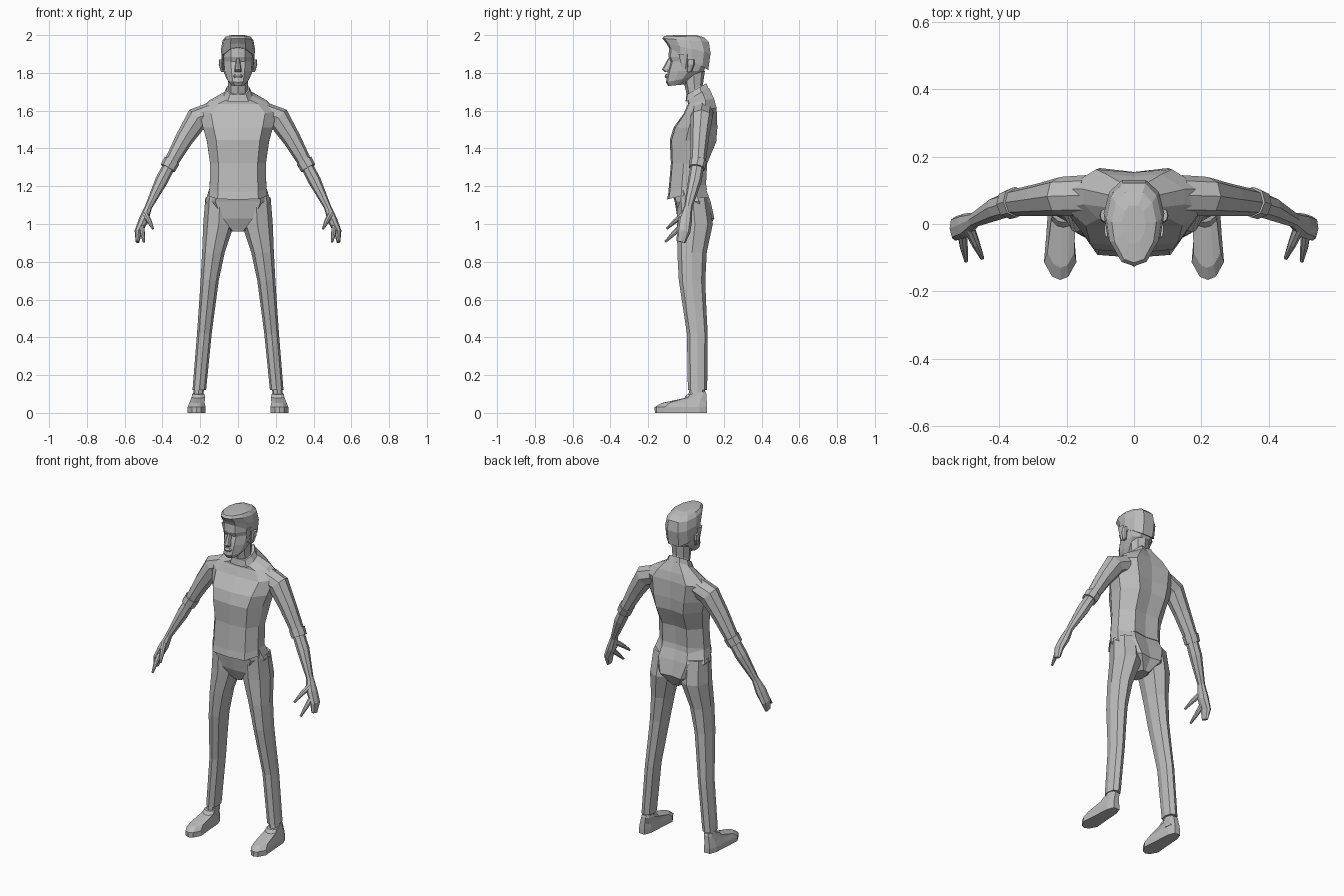
import bpy, bmesh
from mathutils import Vector

grey = bpy.data.materials.new("light_grey")
grey.diffuse_color = (0.5, 0.5, 0.5, 1)

# Half outlines, front to back: (width factor, depth factor from -1 front to 1 back)
BODY = [(0, -1), (.7, -.92), (1, -.3), (1, .35), (.55, 1), (0, .9)]
SKULL = [(0, -1), (.45, -.9), (.88, -.4), (1, .15), (.82, .7), (.4, 1), (0, 1)]
LIMB = [(0, -1), (.72, -.72), (1, 0), (.72, .72), (0, 1)]
SOLE = [(0, -1), (.5, -.93), (1, -.62), (.85, 0), (.72, .7), (.4, 1), (0, 1)]


def full(half):
    return half + [(-u, v) for u, v in reversed(half[1:-1])]


def loft(name, rings, mirror=False, caps=True):
    bm = bmesh.new()
    loops = [[bm.verts.new(p) for p in r] for r in rings]
    n = len(loops[0])
    for a, b in zip(loops, loops[1:]):
        for i in range(n):
            j = (i + 1) % n
            bm.faces.new((a[i], a[j], b[j], b[i]))
    if caps:
        bm.faces.new(loops[0][::-1])
        bm.faces.new(loops[-1])
    bmesh.ops.recalc_face_normals(bm, faces=bm.faces)
    me = bpy.data.meshes.new(name)
    bm.to_mesh(me)
    bm.free()
    me.materials.append(grey)
    ob = bpy.data.objects.new(name, me)
    bpy.context.collection.objects.link(ob)
    if mirror:
        ob.modifiers.new("mirror", 'MIRROR').use_mirror_merge = False
    return ob


def stack(name, half, levels, **kw):
    """Horizontal rings: (z, centre x, half width, front y, back y, rise at back)."""
    rings = []
    for z, cx, hw, yf, yb, tilt in levels:
        rings.append([(cx + u * hw, (yf + yb) / 2 + v * (yb - yf) / 2, z + v * tilt)
                      for u, v in full(half)])
    return loft(name, rings, **kw)


def tube(name, stations, **kw):
    """Rings across a path: (centre, thickness sideways, thickness in depth)."""
    pts = [Vector(s[0]) for s in stations]
    rings = []
    for i, (c, a, b) in enumerate(stations):
        t = (pts[min(i + 1, len(pts) - 1)] - pts[max(i - 1, 0)]).normalized()
        side = Vector((0, 1, 0)).cross(t).normalized()
        depth = t.cross(side)
        rings.append([pts[i] + side * u * a + depth * v * b for u, v in full(LIMB)])
    return loft(name, rings, mirror=True, **kw)


# Shirt body, with a hem dipping at the front
stack("shirt", BODY, [
    (1.155, 0, .155, -.100, .112, .025), (1.19, 0, .150, -.093, .106, .02),
    (1.32, 0, .148, -.080, .112, 0), (1.44, 0, .165, -.086, .160, -.005),
    (1.51, 0, .185, -.066, .166, 0), (1.60, 0, .205, -.012, .162, .015),
    (1.65, 0, .150, .010, .148, .015), (1.69, 0, .070, .008, .122, .03)])

# Collar
stack("collar", BODY, [
    (1.675, 0, .078, -.003, .125, .028), (1.715, 0, .060, .003, .108, .03)])

# Trousers: seat and legs
stack("trouser_seat", BODY, [
    (1.19, 0, .150, -.080, .100, .01), (1.12, 0, .172, -.060, .130, 0),
    (1.03, 0, .125, -.045, .150, 0), (.96, 0, .035, -.015, .105, 0)])
stack("trouser_leg", LIMB, [
    (1.14, .095, .078, -.05, .12, 0), (1.00, .102, .082, -.047, .142, 0),
    (.85, .130, .060, -.046, .110, 0), (.70, .150, .048, -.038, .102, 0),
    (.55, .165, .043, -.015, .108, 0), (.42, .178, .039, .005, .115, 0),
    (.12, .205, .036, .010, .112, 0)], mirror=True)

# Ankles and shoes
stack("ankle", LIMB, [
    (.06, .212, .03, .01, .1, 0), (.14, .207, .026, .018, .1, 0)], mirror=True)
stack("shoe", SOLE, [
    (0, .219, .048, -.165, .112, 0), (.03, .219, .048, -.166, .112, 0),
    (.058, .217, .040, -.130, .110, .006), (.09, .210, .036, -.01, .108, .012),
    (.105, .210, .032, .005, .103, .008)], mirror=True)

# Sleeves, cuffs, forearms running into mitten hands
tube("sleeve", [
    ((.14, .085, 1.59), .055, .060), ((.215, .082, 1.56), .062, .058),
    ((.285, .072, 1.45), .048, .048), ((.358, .063, 1.32), .036, .040)])
tube("cuff", [
    ((.350, .065, 1.335), .044, .046), ((.372, .058, 1.295), .042, .044)])
tube("forearm_and_hand", [
    ((.355, .063, 1.325), .032, .036), ((.405, .047, 1.23), .034, .036),
    ((.474, .012, 1.09), .019, .022), ((.500, -.004, 1.02), .026, .036),
    ((.528, -.013, .96), .020, .036), ((.532, -.026, .905), .010, .024)])
tube("forefinger", [
    ((.510, -.020, .99), .015, .018), ((.505, -.070, .945), .012, .012),
    ((.498, -.110, .905), .006, .006)])
tube("thumb", [
    ((.490, -.010, 1.05), .016, .018), ((.470, -.058, 1.015), .013, .013),
    ((.450, -.102, .975), .006, .006)])

# Neck and head
stack("neck", LIMB, [
    (1.66, 0, .056, .015, .110, .02), (1.72, 0, .052, .000, .090, .02),
    (1.80, 0, .055, -.02, .100, .01)])
stack("head", SKULL, [
    (1.735, 0, .036, -.095, .000, .005), (1.765, 0, .060, -.106, .045, .015),
    (1.81, 0, .078, -.096, .095, 0), (1.86, 0, .083, -.082, .118, 0),
    (1.885, 0, .084, -.093, .122, 0), (1.95, 0, .080, -.088, .122, 0)])

# Hair swept up at the front, low at the back
stack("hair", SKULL, [
    (1.875, 0, .086, -.092, .118, -.06), (1.93, 0, .090, -.103, .130, -.025),
    (1.973, 0, .082, -.125, .121, -.010), (1.992, 0, .066, -.115, .095, -.004),
    (2.0, 0, .035, -.060, .055, 0)])

# Face details: nose, lips, ears, sideburns
stack("nose", LIMB, [
    (1.805, 0, .019, -.112, -.07, 0), (1.818, 0, .018, -.127, -.07, 0),
    (1.875, 0, .009, -.096, -.06, 0)])
stack("lips", LIMB, [
    (1.772, 0, .022, -.108, -.07, 0), (1.783, 0, .026, -.113, -.07, 0),
    (1.795, 0, .018, -.107, -.07, 0)])
stack("ear", LIMB, [
    (1.805, .082, .008, .005, .030, 0), (1.845, .090, .012, .004, .045, 0),
    (1.872, .089, .011, .008, .045, 0)], mirror=True)
stack("sideburn", LIMB, [
    (1.815, .076, .005, -.018, -.005, 0), (1.90, .082, .006, -.040, .012, 0)],
    mirror=True)
